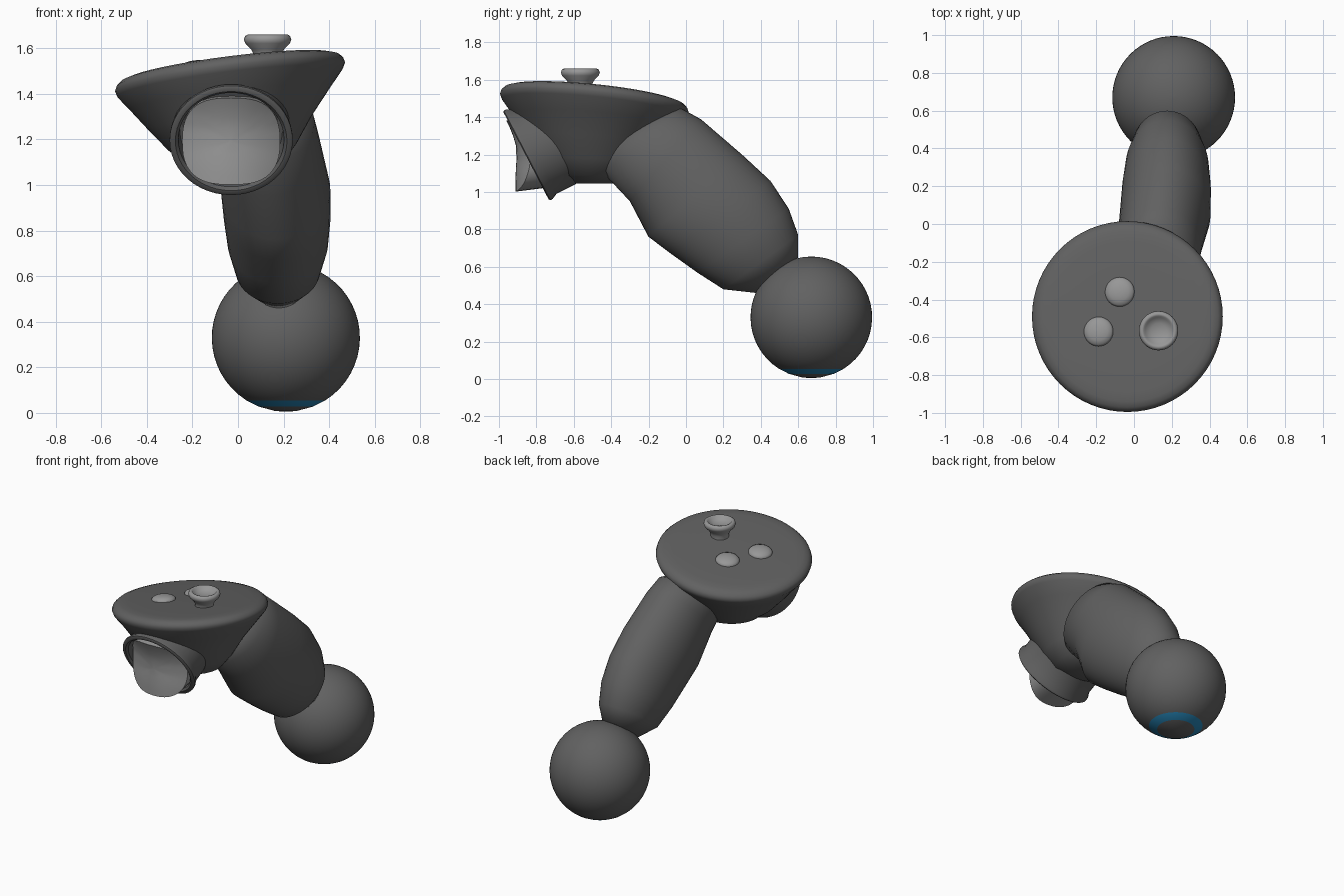
import bpy, bmesh, math
from mathutils import Vector as V

if "Cube" in bpy.data.objects:
    bpy.data.objects.remove(bpy.data.objects["Cube"])


def material(name, rgb):
    m = bpy.data.materials.new(name)
    m.diffuse_color = (*rgb, 1)
    m.use_nodes = True
    m.node_tree.nodes["Principled BSDF"].inputs["Base Color"].default_value = m.diffuse_color
    return m


DARK = material("dark grey", (0.12, 0.12, 0.12))
LIGHT = material("light grey", (0.31, 0.31, 0.31))
BLUE = material("blue", (0.02, 0.24, 0.48))


def loft(name, rings, mats, angle=40):
    """Skin a list of equal point rings, capping both ends."""
    bm = bmesh.new()
    vr = [[bm.verts.new(p) for p in ring] for ring in rings]
    n = len(vr[0])
    for a, b in zip(vr, vr[1:]):
        for i in range(n):
            j = (i + 1) % n
            bm.faces.new((a[i], a[j], b[j], b[i]))
    bm.faces.new(vr[0][::-1])
    bm.faces.new(vr[-1])
    bmesh.ops.recalc_face_normals(bm, faces=bm.faces)
    me = bpy.data.meshes.new(name)
    bm.to_mesh(me)
    bm.free()
    for m in mats:
        me.materials.append(m)
    ob = bpy.data.objects.new(name, me)
    bpy.context.collection.objects.link(ob)
    bpy.ops.object.select_all(action='DESELECT')
    ob.select_set(True)
    bpy.context.view_layer.objects.active = ob
    bpy.ops.object.shade_smooth_by_angle(angle=math.radians(angle))
    return ob


def ellipse(c, u, v, n=48):
    return [c + u * math.cos(t) + v * math.sin(t)
            for t in (2 * math.pi * i / n for i in range(n))]


def lathe(name, origin, axis, profile, mats, n=48, angle=40):
    """Turn (radius, height) points around an axis."""
    axis = V(axis).normalized()
    u = axis.cross(V((0, 1, 0.01))).normalized()
    w = axis.cross(u)
    rings = [ellipse(V(origin) + axis * h, u * r, w * r, n) for r, h in profile]
    return loft(name, rings, mats, angle)


# End ball with a painted blue band near its base
R, BALL = 0.325, V((0.21, 0.67, 0.33))
cuts = [math.acos(0.275 / R), math.acos(0.302 / R)]
angles = sorted([0.01, 0.15] + cuts + [0.7 + i * (math.pi - 0.71) / 20 for i in range(21)])
ball = lathe("end_ball", BALL, (0, 0, 1),
             [(R * math.sin(a), -R * math.cos(a)) for a in angles], [DARK, BLUE], 64)
for f in ball.data.polygons:
    if 0.028 < f.center.z < 0.055 and len(f.vertices) == 4:
        f.material_index = 1

# Handle: (x, y, z, half width, half depth, section tilt in degrees)
sections = [(0.10, -0.36, 1.33, 0.12, 0.13, 40), (0.12, -0.235, 1.275, 0.215, 0.27, 40),
            (0.135, -0.11, 1.17, 0.225, 0.29, 49), (0.165, 0.05, 0.98, 0.24, 0.333, 41),
            (0.172, 0.185, 0.865, 0.235, 0.33, 36), (0.175, 0.305, 0.74, 0.22, 0.298, 35),
            (0.175, 0.40, 0.625, 0.185, 0.247, 36), (0.18, 0.49, 0.555, 0.11, 0.145, 41)]
loft("handle", [ellipse(V((x, y, z)), V((w, 0, 0)),
                        V((0, math.cos(math.radians(t)), math.sin(math.radians(t)))) * d)
                for x, y, z, w, d, t in sections], [DARK], 60)

# Head: tilted disc top flowing into a tapered bowl
HEAD, SX, SY = V((-0.035, -0.49, 1.475)), 0.125, -0.10


def head_ring(r, h, tilt, dx=0, dy=0):
    return ellipse(HEAD + V((dx, dy, h)), V((r, 0, SX * r * tilt)), V((0, r, SY * r * tilt)), 64)


loft("head", [head_ring(*p) for p in [
    (0.02, 0.052, 1), (0.25, 0.052, 1), (0.40, 0.05, 1), (0.45, 0.046, 1), (0.48, 0.037, 1),
    (0.498, 0.02, 1), (0.505, 0, 1), (0.495, -0.025, 1), (0.44, -0.095, 0.9),
    (0.36, -0.20, 0.7, 0, -0.01), (0.28, -0.31, 0.4, 0.01, -0.01),
    (0.20, -0.39, 0.1, 0.02, 0), (0.10, -0.43, 0, 0.02, 0)]], [DARK], 50)

# Trigger housing: open tube pointing forward and down
lathe("trigger_housing", (-0.03, -0.855, 1.193), (0, -0.887, -0.46),
      [(0.19, -0.30), (0.245, -0.24), (0.256, -0.16), (0.255, -0.05), (0.27, -0.02), (0.27, -0.006),
       (0.262, 0), (0.245, 0), (0.232, -0.012), (0.225, -0.10), (0.05, -0.10)], [DARK])


# Trigger: rounded block with a scooped front
def front_y(z):
    pts = [(0.99, -0.912), (1.08, -0.912), (1.17, -0.906), (1.25, -0.91), (1.32, -0.93), (1.39, -0.965)]
    for (z0, y0), (z1, y1) in zip(pts, pts[1:]):
        if z <= z1:
            return y0 + (y1 - y0) * (z - z0) / (z1 - z0)
    return pts[-1][1]


def trigger_ring(s, back=None):
    ring = []
    for i in range(48):
        t = 2 * math.pi * i / 48
        c, q = math.cos(t), math.sin(t)
        x = s * 0.215 * math.copysign(abs(c) ** 0.7, c)
        z = 1.192 + s * 0.19 * math.copysign(abs(q) ** 0.8, q)
        y = front_y(z) + 1.6 * x * x
        if back is not None:
            y, z = back - 0.5 * (z - 1.19), z + 0.03
        ring.append(V((x - 0.03, y, z)))
    return ring


loft("trigger", [trigger_ring(0.05), trigger_ring(0.3), trigger_ring(0.55), trigger_ring(0.8),
                 trigger_ring(0.96), trigger_ring(1.0), trigger_ring(0.97, -0.72)], [LIGHT], 45)

# Thumbstick with a dished cap
lathe("thumbstick", (0.13, -0.565, 1.53), (0, 0, 1),
      [(0.06, 0), (0.06, 0.04), (0.072, 0.065), (0.098, 0.092), (0.104, 0.108), (0.099, 0.124),
       (0.088, 0.13), (0.078, 0.127), (0.07, 0.115), (0.04, 0.102), (0.01, 0.098)], [LIGHT], 40, 50)

# Two domed buttons
for i, (x, y) in enumerate([(-0.075, -0.36), (-0.187, -0.57)]):
    z = HEAD.z + SX * (x - HEAD.x) + SY * (y - HEAD.y) + 0.05
    lathe(f"button_{i + 1}", (x, y, z), (-SX, -SY, 1),
          [(0.078, -0.03), (0.078, 0.006), (0.07, 0.017), (0.05, 0.026), (0.025, 0.031), (0.004, 0.032)],
          [LIGHT], 32)
